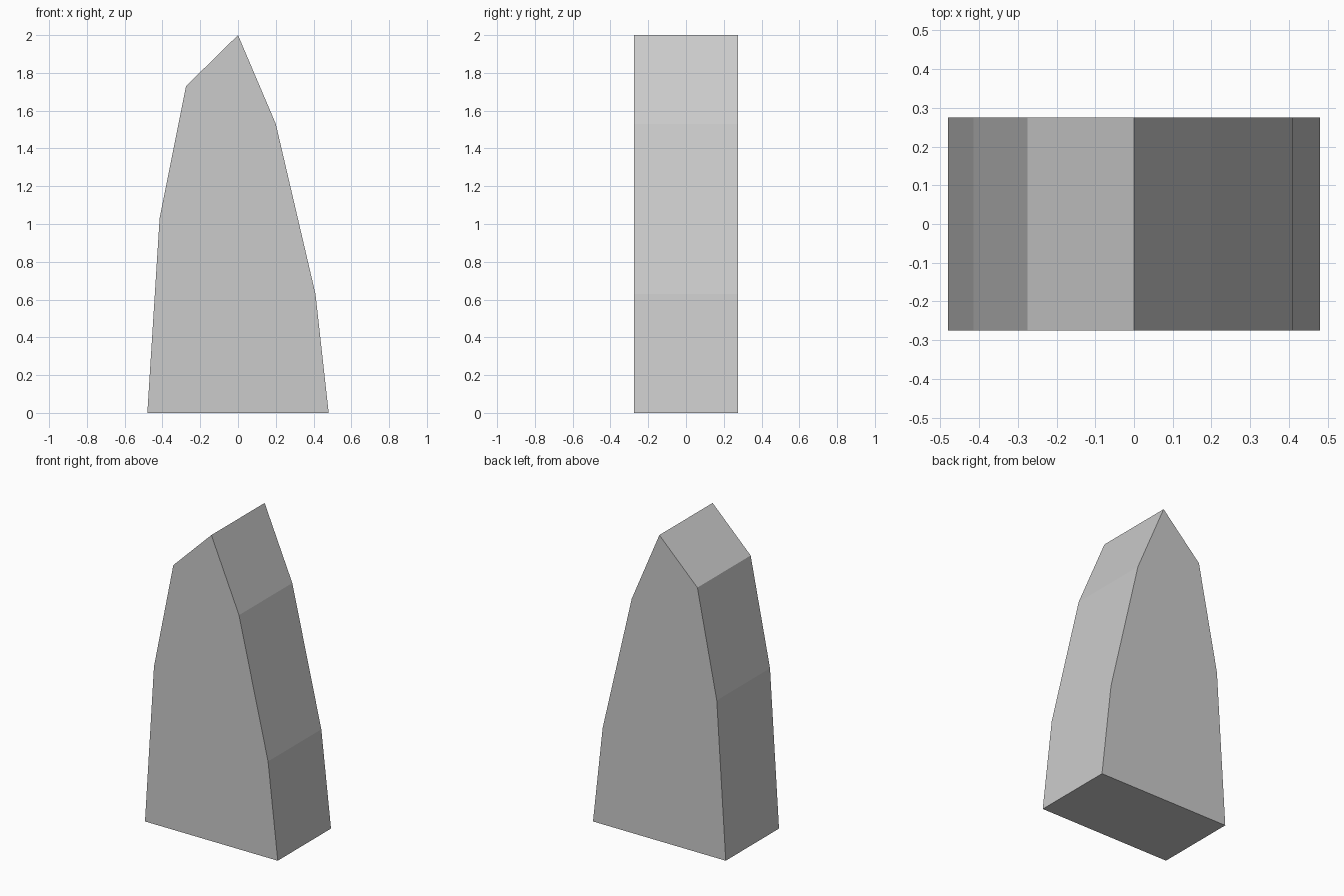
import bpy
import bmesh
from mathutils import Vector

cube = bpy.data.objects.get("Cube")
if cube:
    bpy.data.objects.remove(cube, do_unlink=True)

# Single plain stone colour
GREY = (0.6, 0.6, 0.6, 1.0)
stone = bpy.data.materials.new("grey_stone")
stone.use_nodes = True
stone.diffuse_color = GREY
stone.node_tree.nodes["Principled BSDF"].inputs["Base Color"].default_value = GREY

# Pointed slab outline (x, z), extruded from front to back
HALF_DEPTH = 0.275
OUTLINE = [(-0.48, 0), (0.48, 0), (0.41, 0.63), (0.2, 1.53),
           (0, 2), (-0.275, 1.73), (-0.415, 1.03)]

bm = bmesh.new()
front = bm.faces.new([bm.verts.new((x, -HALF_DEPTH, z)) for x, z in OUTLINE])
extruded = bmesh.ops.extrude_face_region(bm, geom=[front], use_keep_orig=True)
back_verts = [g for g in extruded["geom"] if isinstance(g, bmesh.types.BMVert)]
bmesh.ops.translate(bm, verts=back_verts, vec=Vector((0, 2 * HALF_DEPTH, 0)))
bmesh.ops.recalc_face_normals(bm, faces=bm.faces)

mesh = bpy.data.meshes.new("stone_slab")
bm.to_mesh(mesh)
bm.free()
mesh.materials.append(stone)
slab = bpy.data.objects.new("stone_slab", mesh)
bpy.context.collection.objects.link(slab)
